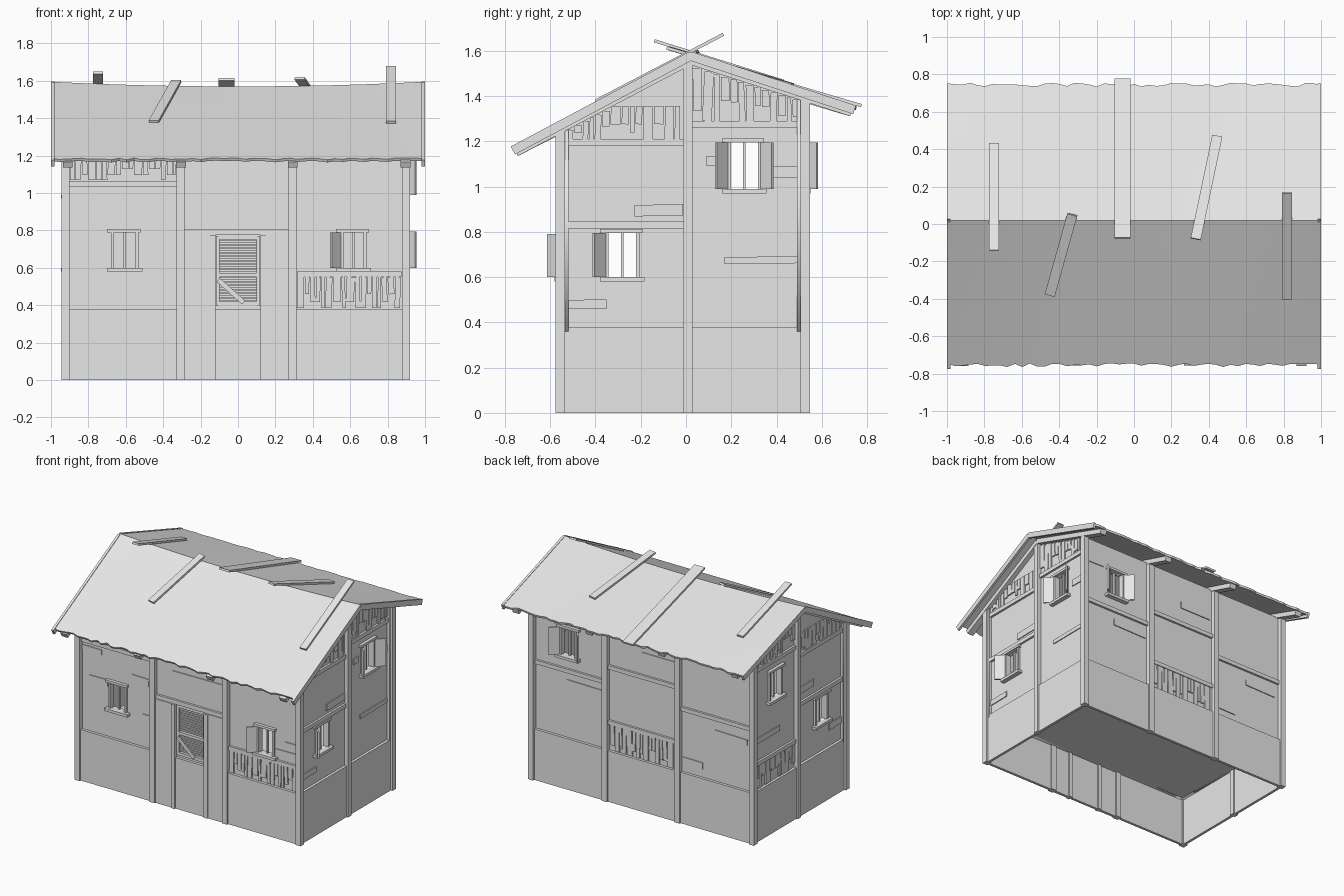
import bpy, bmesh, random
from mathutils import Vector, Matrix

random.seed(4)
if "Cube" in bpy.data.objects:
    bpy.data.objects.remove(bpy.data.objects["Cube"])

grey = bpy.data.materials.new("weathered_grey")
grey.use_nodes = True
grey.diffuse_color = (0.8, 0.8, 0.8, 1)
grey.node_tree.nodes["Principled BSDF"].inputs["Base Color"].default_value = (0.8, 0.8, 0.8, 1)

Z = Vector((0, 0, 1))
# Each wall: origin, sideways axis, outward axis
WALLS = {
    "front": (Vector((0, -0.565, 0)), Vector((1, 0, 0)), Vector((0, -1, 0))),
    "back": (Vector((0, 0.535, 0)), Vector((1, 0, 0)), Vector((0, 1, 0))),
    "left": (Vector((0.905, 0, 0)), Vector((0, 1, 0)), Vector((1, 0, 0))),
    "right": (Vector((-0.93, 0, 0)), Vector((0, 1, 0)), Vector((-1, 0, 0))),
}
SKIN = -0.02   # face of the upper walls, set back from the base
FLOOR = 0.38
parts = {}


def on_wall(wall, u, v, w):
    o, side, out = WALLS[wall]
    return o + side * u + Z * v + out * w


def block(part, centre, a, b, c):
    """Box from its centre and three full edge vectors."""
    bm = parts.setdefault(part, bmesh.new())
    m = Matrix((a, b, c)).transposed().to_4x4()
    m.translation = centre
    bmesh.ops.create_cube(bm, size=1, matrix=m)


def board(part, wall, u0, u1, v0, v1, w0, w1, tilt=0):
    _, side, out = WALLS[wall]
    a, b = side * (u1 - u0), Z * (v1 - v0)
    turn = Matrix.Rotation(tilt, 3, out)
    mid = on_wall(wall, (u0 + u1) / 2, (v0 + v1) / 2, (w0 + w1) / 2)
    block(part, mid, turn @ a, turn @ b, out * (w1 - w0))


def strip(part, p0, p1, across, thick):
    """Board from p0 to p1, as wide as the vector across."""
    along = p1 - p0
    block(part, (p0 + p1) / 2, along, across, along.cross(across).normalized() * thick)


def finish(name, mesh):
    mesh.materials.append(grey)
    ob = bpy.data.objects.new(name, mesh)
    bpy.context.collection.objects.link(ob)
    return ob


def sheet(name, wall, outline, holes, thick=0.025):
    """Flat wall with rectangular openings, made from a filled outline."""
    cu = bpy.data.curves.new(name, "CURVE")
    cu.dimensions, cu.fill_mode, cu.extrude = "2D", "BOTH", thick / 2
    rings = [outline] + [[(a, c), (b, c), (b, d), (a, d)] for a, b, c, d in holes]
    for ring in rings:
        s = cu.splines.new("POLY")
        s.points.add(len(ring) - 1)
        for p, (u, v) in zip(s.points, ring):
            p.co = (u, v, 0, 1)
        s.use_cyclic_u = True
    tmp = bpy.data.objects.new(name + "_outline", cu)
    bpy.context.collection.objects.link(tmp)
    bpy.context.view_layer.update()
    mesh = bpy.data.meshes.new_from_object(tmp.evaluated_get(bpy.context.evaluated_depsgraph_get()))
    bpy.data.objects.remove(tmp)
    _, side, out = WALLS[wall]
    m = Matrix((side, Z, out)).transposed().to_4x4()
    m.translation = on_wall(wall, 0, 0, SKIN - thick / 2)
    mesh.transform(m)
    bm = bmesh.new()
    bm.from_mesh(mesh)
    bmesh.ops.remove_doubles(bm, verts=bm.verts, dist=0.0001)
    bmesh.ops.recalc_face_normals(bm, faces=bm.faces)
    bm.to_mesh(mesh)
    bm.free()
    mesh.name = name
    finish(name, mesh)


# Roof surface heights: unequal slopes with a sagging ridge
RIDGE = 0.02


def front_z(x, y):
    top = 1.57 + 0.025 * x * x
    return top + (1.18 - top) * (RIDGE - y) / 0.78


def back_z(x, y):
    top = 1.57 + 0.025 * x * x
    return top + (1.355 - top) * (y - RIDGE) / 0.73


def roof_z(x, y):
    return front_z(x, y) if y < RIDGE else back_z(x, y)


# Windows: wall, opening, shutters on the low and high side
WINDOWS = [
    ("front", -0.67, -0.54, 0.60, 0.79, ()),
    ("front", 0.555, 0.68, 0.60, 0.79, (-1,)),
    ("left", -0.35, -0.213, 0.60, 0.795, (-1,)),
    ("left", 0.19, 0.325, 0.99, 1.195, (-1, 1)),
    ("right", -0.35, -0.213, 0.60, 0.795, ()),
    ("right", 0.19, 0.325, 0.99, 1.195, ()),
    ("back", 0.54, 0.67, 0.99, 1.195, (-1, 1)),
]
for wall, a, b, c, d, shutters in WINDOWS:
    board("window_lintels", wall, a - 0.03, b + 0.02, d, d + 0.018, -0.05, 0.003)
    board("window_sills", wall, a - 0.03, b + 0.03, c - 0.02, c, -0.05, 0.015)
    for u in (a, b):
        board("window_jambs", wall, u - 0.008, u + 0.008, c, d, -0.05, -0.005)
    board("window_mullions", wall, (a + b) / 2 - 0.006, (a + b) / 2 + 0.006, c, d, -0.042, -0.025)
    for s in shutters:
        u = a if s < 0 else b
        p = on_wall(wall, u + s * 0.008, (c + d) / 2, -0.008)
        q = on_wall(wall, u + s * 0.058, (c + d) / 2, 0.045)
        strip("window_shutters", p, q, Z * (d - c), 0.012)

# Upper walls
DOOR = (-0.115, 0.115, 0.40, 0.77)
holes = {w: [k[1:5] for k in WINDOWS if k[0] == w] for w in WALLS}
holes["front"].append(DOOR)
gable = [(-0.535, 0.36), (0.505, 0.36), (0.505, 1.385), (RIDGE, 1.555), (-0.535, 1.265)]
for wall, top in (("front", 1.25), ("back", 1.385)):
    sheet(wall + "_wall", wall, [(-0.93, 0.36), (0.905, 0.36), (0.905, top), (-0.93, top)], holes[wall])
for wall in ("left", "right"):
    sheet(wall + "_wall", wall, gable, holes[wall])

# Open-bottomed base and the floor above it
for wall in WALLS:
    lo, hi = (-0.92, 0.895) if wall in ("front", "back") else (-0.555, 0.525)
    board("base_walls", wall, lo, hi, 0, FLOOR, -0.02, 0)
block("floor", Vector((-0.012, -0.015, FLOOR - 0.01)), Vector((1.8, 0, 0)), Vector((0, 1.08, 0)), Z * 0.02)

# Posts
for x in (-0.923, 0.898):
    for y, top in ((-0.556, 1.25), (0.527, 1.39)):
        block("corner_posts", Vector((x, y, top / 2)), Vector((0.042, 0, 0)), Vector((0, 0.042, 0)), Z * top)
for u in (-0.307, 0.292):
    board("middle_posts", "front", u - 0.022, u + 0.022, 0, 1.25, -0.03, 0.012)
    board("middle_posts", "back", u - 0.022, u + 0.022, 0, 1.39, -0.03, 0.012)
for wall in ("left", "right"):
    board("gable_posts", wall, -0.012, 0.028, 0, 1.545, -0.03, 0.012)

# Horizontal rails between posts
for wall, a, b, v in [
    ("front", -0.9, -0.33, 1.05), ("front", -0.285, 0.27, 0.79), ("front", 0.315, 0.875, 0.565),
    ("back", 0.315, 0.875, 0.88), ("back", -0.285, 0.27, 1.0), ("back", -0.285, 0.27, 0.59),
    ("back", -0.9, -0.33, 0.85),
    ("left", -0.53, -0.01, 0.83), ("left", -0.53, -0.01, 1.195), ("left", 0.028, 0.505, 1.275),
    ("right", -0.53, -0.01, 0.83), ("right", -0.53, -0.01, 1.195), ("right", 0.028, 0.505, 1.275),
    ("right", 0.028, 0.505, 0.575),
]:
    board("rails", wall, a, b, v - 0.015, v + 0.015, -0.03, -0.004)


# Bands of broken upright slats
def broken_band(wall, a, b, v0, v1, under_roof=False):
    u = a
    while u < b - 0.015:
        n = min(u + random.uniform(0.022, 0.05), b)
        top = v1
        if under_roof:
            top = min(v1, roof_z(0.9, u) - 0.05, roof_z(0.9, n) - 0.05)
        low = v0 + random.choice((0, 0, 0.2, 0.45)) * (top - v0)
        if top - low > 0.02:
            board("broken_slats", wall, u + 0.002, n - 0.003, low, top, -0.025, -0.01, random.uniform(-0.05, 0.05))
        u = n


broken_band("front", -0.9, -0.33, 1.07, 1.2)
broken_band("front", 0.315, 0.875, 0.385, 0.55)
broken_band("back", -0.285, 0.27, 0.385, 0.575)
broken_band("right", 0.028, 0.505, 0.385, 0.56)
for wall in ("left", "right"):
    broken_band(wall, -0.53, -0.01, 1.21, 1.355, True)
    broken_band(wall, 0.028, 0.505, 1.29, 1.6, True)

# Loose boards patched onto the walls
for wall, a, b, c, d in [
    ("front", -0.49, -0.35, 0.84, 0.895), ("front", -0.84, -0.69, 0.75, 0.80),
    ("front", -0.9, -0.74, 0.975, 1.01), ("front", -0.4, -0.33, 0.59, 0.625),
    ("front", -0.16, 0.27, 0.985, 1.015), ("front", 0.69, 0.87, 0.6, 0.66), ("front", 0.77, 0.87, 0.67, 0.73),
    ("left", -0.227, -0.013, 0.87, 0.92), ("left", -0.53, -0.35, 0.46, 0.5), ("left", 0.09, 0.15, 1.09, 1.135),
    ("left", 0.38, 0.507, 1.04, 1.09), ("left", 0.17, 0.505, 0.66, 0.69),
    ("right", -0.2, -0.013, 0.9, 0.95), ("right", -0.53, -0.38, 0.5, 0.55), ("right", 0.2, 0.5, 0.72, 0.76),
    ("back", 0.33, 0.62, 0.76, 0.81), ("back", 0.72, 0.87, 1.2, 1.25), ("back", -0.27, 0.0, 1.13, 1.18),
    ("back", -0.87, -0.6, 0.72, 0.76), ("back", -0.5, -0.34, 0.44, 0.49),
]:
    board("patch_boards", wall, a, b, c, d, -0.025, -0.013, random.uniform(-0.02, 0.02))

# Doorway: posts, side panels, louvred door and a nailed brace
for s in (-1, 1):
    board("door_posts", "front", s * 0.135 - 0.015, s * 0.135 + 0.015, 0, 0.775, -0.03, 0.01)
    board("door_stiles", "front", s * 0.108 - 0.009, s * 0.108 + 0.009, 0.4, 0.77, -0.04, -0.01)
board("door_side_panels", "front", -0.29, -0.14, 0, 0.775, -0.02, 0.002)
board("door_side_panels", "front", 0.14, 0.275, 0, 0.775, -0.02, 0.002)
for v in (0.408, 0.562, 0.763):
    board("door_rails", "front", -0.105, 0.105, v - 0.011, v + 0.011, -0.04, -0.012)
for i in range(20):
    v = 0.425 + i * 0.0172
    if abs(v - 0.562) > 0.014:
        board("door_louvres", "front", -0.1, 0.1, v, v + 0.011, -0.035, -0.022)
strip("door_brace", on_wall("front", -0.105, 0.535, -0.006), on_wall("front", 0.03, 0.415, -0.006),
      Vector((0.018, 0, 0.02)), 0.01)

# Sagging roof slopes with ragged eaves
for name, eave, height in (("front_roof", -0.755, front_z), ("back_roof", 0.745, back_z)):
    bm = bmesh.new()
    cols, rows = 50, 5
    grid = []
    for i in range(cols + 1):
        x = -0.995 + 1.99 * i / cols
        edge = eave + random.uniform(-0.01, 0.01)
        line = [RIDGE + (edge - RIDGE) * j / rows for j in range(rows + 1)]
        grid.append([bm.verts.new((x, y, height(x, y))) for y in line])
    for g, h in zip(grid, grid[1:]):
        for j in range(rows):
            bm.faces.new((g[j], h[j], h[j + 1], g[j + 1]))
    for f in bm.faces:
        f.normal_update()
        if f.normal.z < 0:
            f.normal_flip()
    mesh = bpy.data.meshes.new(name)
    bm.to_mesh(mesh)
    bm.free()
    mod = finish(name, mesh).modifiers.new("thickness", "SOLIDIFY")
    mod.thickness, mod.offset = 0.016, -1


# Rafters, edge boards and loose planks that follow the slopes
def on_slope(part, height, p, q, width, thick, lift):
    a, b = (Vector((x, y, height(x, y) + lift)) for x, y in (p, q))
    strip(part, a, b, (b - a).cross(Z).normalized() * width, thick)


for height, end in ((front_z, -0.75), (back_z, 0.73)):
    for x in (-0.91, -0.305, 0.292, 0.895):
        on_slope("rafters", height, (x, RIDGE), (x, end), 0.052, 0.035, -0.034)
    for x in (-0.99, 0.99):
        on_slope("roof_edge_boards", height, (x, RIDGE), (x, end * 1.02), 0.018, 0.04, -0.018)
for height, p, q, width in [
    (back_z, (-0.748, 0.43), (-0.748, -0.14), 0.052), (front_z, (-0.33, 0.05), (-0.45, -0.38), 0.055),
    (back_z, (-0.062, 0.775), (-0.062, -0.075), 0.085), (back_z, (0.445, 0.47), (0.33, -0.08), 0.055),
    (front_z, (0.817, 0.165), (0.817, -0.4), 0.053),
]:
    on_slope("loose_roof_planks", height, p, q, width, 0.014, 0.01)

for name, bm in parts.items():
    bmesh.ops.recalc_face_normals(bm, faces=bm.faces)
    mesh = bpy.data.meshes.new(name)
    bm.to_mesh(mesh)
    bm.free()
    finish(name, mesh)
